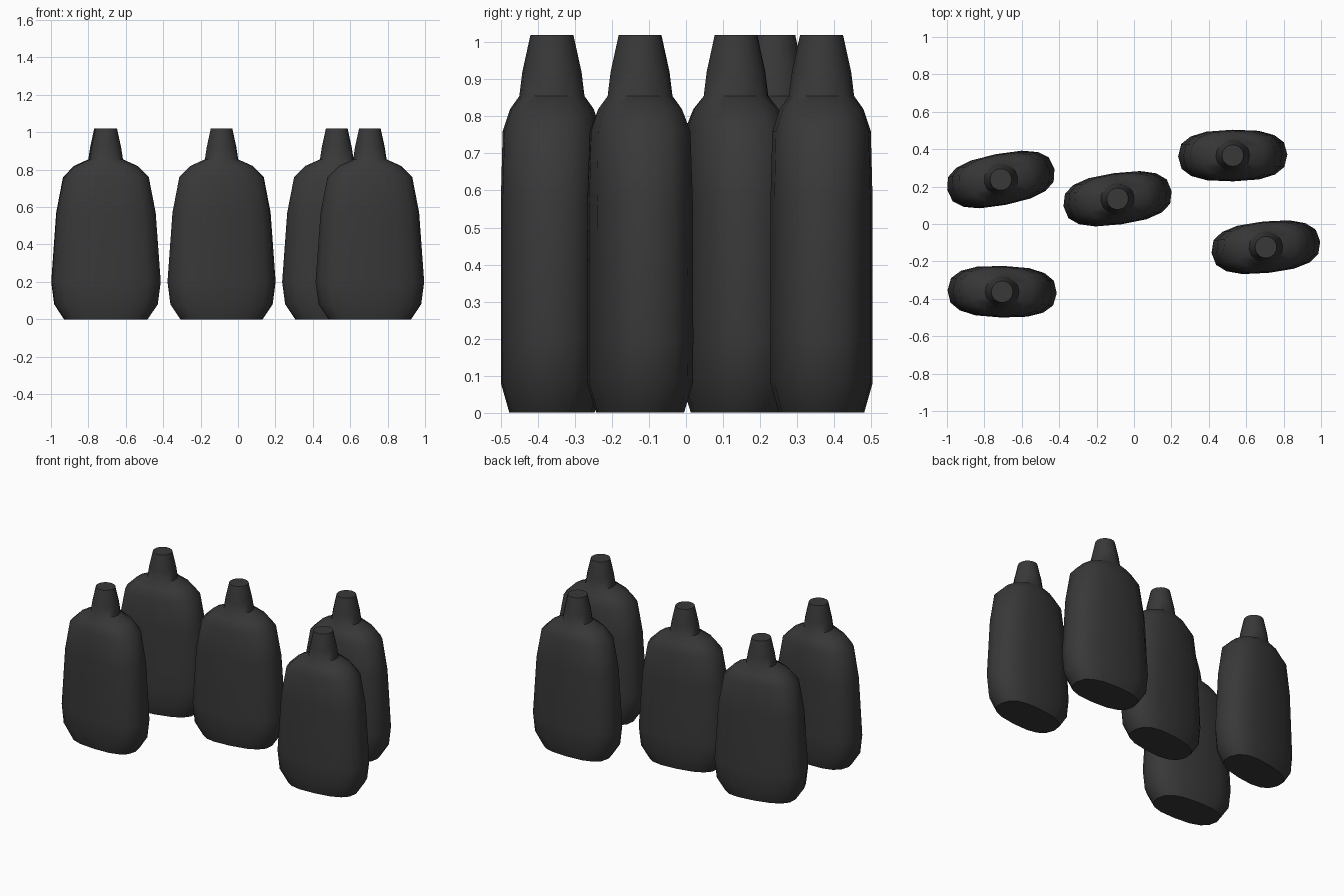
import bpy
import bmesh
from math import cos, sin, tau, radians, copysign

cube = bpy.data.objects.get("Cube")
if cube:
    bpy.data.objects.remove(cube, do_unlink=True)

mat = bpy.data.materials.new("charcoal")
mat.use_nodes = True
colour = (0.04, 0.04, 0.04, 1)
mat.diffuse_color = colour
mat.node_tree.nodes["Principled BSDF"].inputs["Base Color"].default_value = colour

SIDES = 16
# height, half width, half depth, roundness exponent (1 is an ellipse)
SECTIONS = [
    (0.0, 0.222, 0.115, 0.77),
    (0.08, 0.276, 0.138, 0.77),
    (0.2, 0.292, 0.138, 0.77),
    (0.57, 0.265, 0.138, 0.77),
    (0.76, 0.228, 0.133, 0.77),
    (0.82, 0.168, 0.113, 0.85),
    (0.855, 0.09, 0.088, 1),
    (0.92, 0.08, 0.08, 1),
    (1.02, 0.058, 0.058, 1),
]


def ring_point(angle, width, depth, power):
    c, s = cos(angle), sin(angle)
    return (copysign(abs(c) ** power, c) * width,
            copysign(abs(s) ** power, s) * depth)


def bottle_mesh():
    bm = bmesh.new()
    rings = []
    for z, width, depth, power in SECTIONS:
        rings.append([bm.verts.new((*ring_point(tau * i / SIDES, width, depth, power), z))
                      for i in range(SIDES)])
    for low, high in zip(rings, rings[1:]):
        for i in range(SIDES):
            j = (i + 1) % SIDES
            bm.faces.new((low[i], low[j], high[j], high[i]))
    # flat base and neck top
    bm.faces.new(rings[0][::-1])
    bm.faces.new(rings[-1])
    mesh = bpy.data.meshes.new("bottle")
    bm.to_mesh(mesh)
    bm.free()
    mesh.materials.append(mat)
    return mesh


# five loosely scattered bottles
mesh = bottle_mesh()
PLACES = {
    "bottle_front_right": (-0.705, -0.362, -1.5),
    "bottle_back_right": (-0.712, 0.238, 11),
    "bottle_middle": (-0.088, 0.135, 8),
    "bottle_back_left": (0.528, 0.366, 1),
    "bottle_front_left": (0.705, -0.124, 6),
}
for name, (x, y, turn) in PLACES.items():
    bottle = bpy.data.objects.new(name, mesh)
    bottle.location = (x, y, 0)
    bottle.rotation_euler.z = radians(turn)
    bpy.context.collection.objects.link(bottle)
    bottle.select_set(True)
    bpy.context.view_layer.objects.active = bottle

bpy.ops.object.shade_smooth_by_angle(angle=radians(50))
